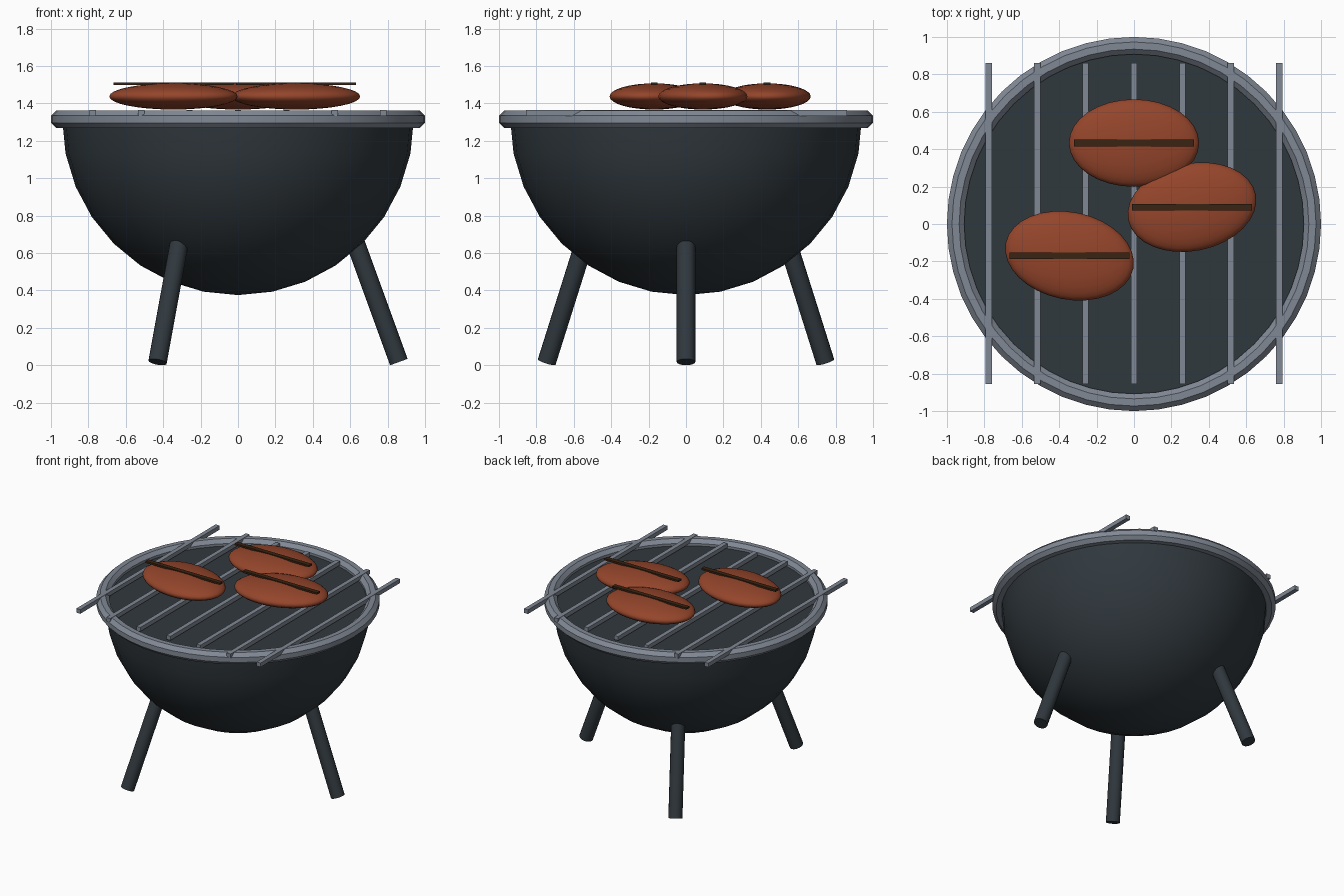
import bpy
import bmesh
from math import radians, sin, cos, pi
from mathutils import Matrix, Vector

default = bpy.data.objects.get("Cube")
if default:
    bpy.data.objects.remove(default, do_unlink=True)


def material(name, rgb):
    mat = bpy.data.materials.new(name)
    mat.use_nodes = True
    colour = (*rgb, 1)
    mat.diffuse_color = colour
    mat.node_tree.nodes["Principled BSDF"].inputs["Base Color"].default_value = colour
    return mat


def add_object(name, bm, mat, smooth=True):
    bmesh.ops.recalc_face_normals(bm, faces=bm.faces)
    mesh = bpy.data.meshes.new(name)
    bm.to_mesh(mesh)
    bm.free()
    mesh.materials.append(mat)
    obj = bpy.data.objects.new(name, mesh)
    bpy.context.collection.objects.link(obj)
    if smooth:
        bpy.ops.object.select_all(action='DESELECT')
        obj.select_set(True)
        bpy.context.view_layer.objects.active = obj
        bpy.ops.object.shade_smooth_by_angle(angle=radians(30))
    return obj


def add_box(name, centre, size, mat):
    bm = bmesh.new()
    bmesh.ops.create_cube(bm, size=1)
    bmesh.ops.scale(bm, vec=size, verts=bm.verts)
    bmesh.ops.translate(bm, vec=centre, verts=bm.verts)
    return add_object(name, bm, mat, smooth=False)


charcoal = material("charcoal enamel", (0.03, 0.04, 0.048))
steel = material("grey steel", (0.22, 0.25, 0.30))
meat = material("grilled meat", (0.30, 0.06, 0.024))
char = material("dark char", (0.042, 0.017, 0.006))

RIM_Z = 1.315

# Bowl: lower half of a sphere with a flat top
bm = bmesh.new()
bmesh.ops.create_uvsphere(bm, u_segments=32, v_segments=16, radius=0.94)
cut = bmesh.ops.bisect_plane(bm, geom=bm.verts[:] + bm.edges[:] + bm.faces[:],
                             plane_co=(0, 0, 0), plane_no=(0, 0, 1), clear_outer=True)
bmesh.ops.holes_fill(bm, edges=[e for e in bm.edges if e.is_boundary])
bmesh.ops.translate(bm, vec=(0, 0, RIM_Z), verts=bm.verts)
add_object("bowl", bm, charcoal)

# Rim: octagonal section spun into a ring
bm = bmesh.new()
section = []
for i in range(8):
    a = (i + 0.5) * pi / 4
    section.append(bm.verts.new((0.954 + 0.05 * cos(a), 0, RIM_Z + 0.05 * sin(a))))
edges = [bm.edges.new((section[i], section[(i + 1) % 8])) for i in range(8)]
bmesh.ops.spin(bm, geom=section + edges, cent=(0, 0, 0), axis=(0, 0, 1),
               angle=2 * pi, steps=48, use_merge=True)
bmesh.ops.remove_doubles(bm, verts=bm.verts, dist=0.0005)
add_object("rim", bm, steel)

# Grate bars
for i in range(-3, 4):
    add_box(f"grate_bar_{i + 4}", (i * 0.259, 0.002, 1.348), (0.034, 1.715, 0.032), steel)

# Three splayed legs
tilt, length = radians(20), 0.7
for i, name in enumerate(("left_leg", "back_right_leg", "front_right_leg")):
    bm = bmesh.new()
    bmesh.ops.create_cone(bm, cap_ends=True, segments=16, radius1=0.05, radius2=0.05, depth=length)
    place = (Matrix.Rotation(i * 2 * pi / 3, 4, 'Z') @ Matrix.Translation((0.86, 0, 0.017))
             @ Matrix.Rotation(-tilt, 4, 'Y') @ Matrix.Translation((0, 0, length / 2)))
    bmesh.ops.transform(bm, matrix=place, verts=bm.verts)
    add_object(name, bm, charcoal)

# Patties, each with a straight char mark on top
patties = {
    "back": (0.0, 0.433, 0),
    "left": (0.31, 0.09, 0.2),
    "right": (-0.345, -0.17, -0.2),
}
for name, (x, y, turn) in patties.items():
    bm = bmesh.new()
    bmesh.ops.create_uvsphere(bm, u_segments=32, v_segments=16, radius=1)
    place = (Matrix.Translation((x, y, 1.437)) @ Matrix.Rotation(turn, 4, 'Z')
             @ Matrix.Diagonal(Vector((0.348, 0.234, 0.07, 1))))
    bmesh.ops.transform(bm, matrix=place, verts=bm.verts)
    patty = add_object(f"{name}_patty", bm, meat, smooth=False)
    patty.data.polygons.foreach_set("use_smooth", [True] * len(patty.data.polygons))
    add_box(f"{name}_char_mark", (x, y, 1.505), (0.64, 0.035, 0.014), char)
